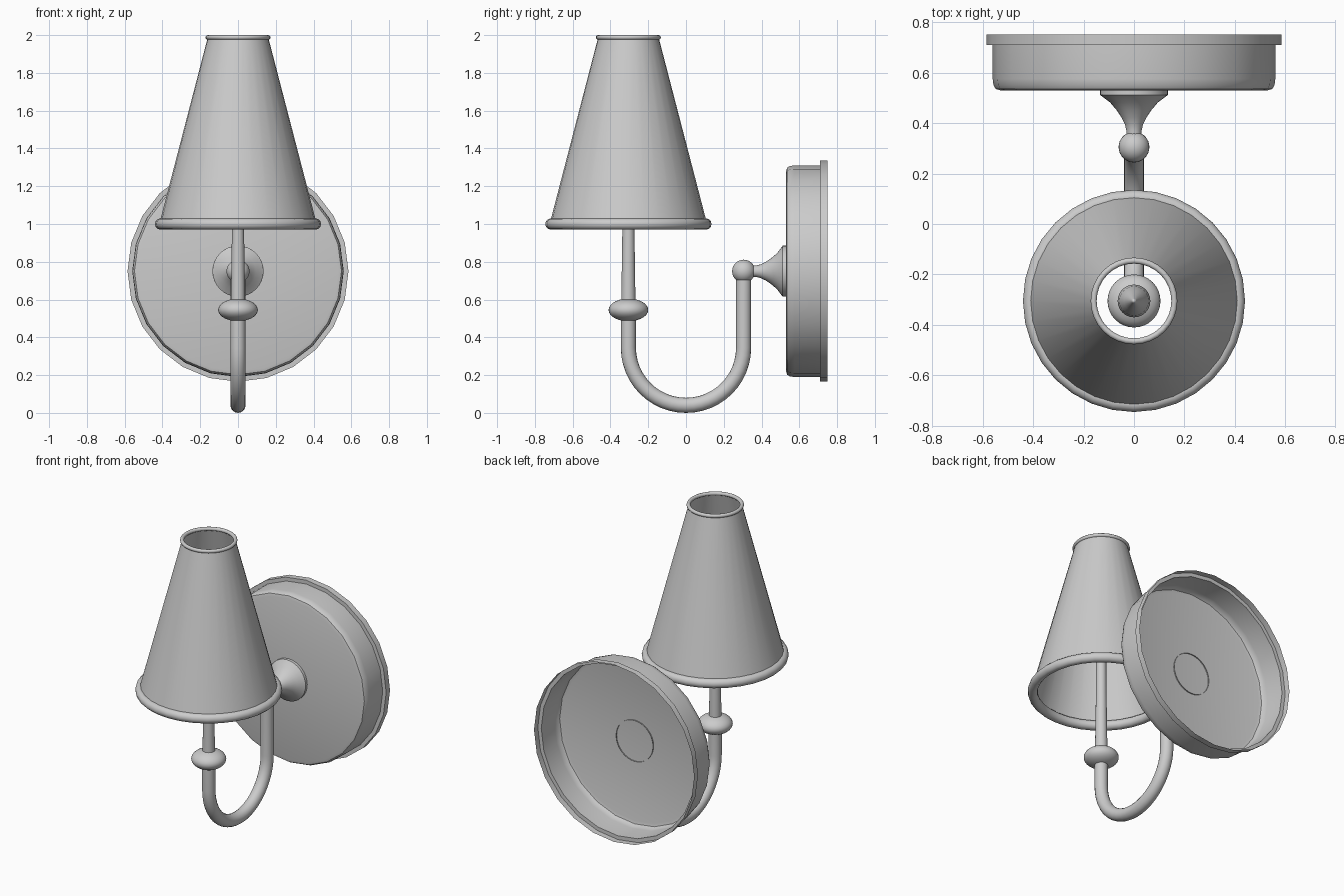
import bpy, bmesh
from math import pi, sin, cos

if "Cube" in bpy.data.objects:
    bpy.data.objects.remove(bpy.data.objects["Cube"])

ARM = 0.305        # half the distance between the two arms
PLATE_Z = 0.75     # height of the wall plate centre


def finish(obj, angle=35):
    bpy.ops.object.select_all(action='DESELECT')
    obj.select_set(True)
    bpy.context.view_layer.objects.active = obj
    bpy.ops.object.shade_smooth_by_angle(angle=angle * pi / 180)
    return obj


def lathe(name, profile, loc, sides=32, axis='Z', closed=False):
    """Revolve (radius, height) points around Z or Y."""
    bm = bmesh.new()
    rings = []
    for r, h in profile:
        n = 1 if r == 0 else sides
        ring = []
        for i in range(n):
            a = 2 * pi * i / sides
            c, s = r * cos(a), r * sin(a)
            ring.append(bm.verts.new((c, s, h) if axis == 'Z' else (c, h, s)))
        rings.append(ring)
    pairs = list(zip(rings, rings[1:]))
    if closed:
        pairs.append((rings[-1], rings[0]))
    for a, b in pairs:
        for i in range(sides):
            j = (i + 1) % sides
            quad = [a[i % len(a)], a[j % len(a)], b[j % len(b)], b[i % len(b)]]
            bm.faces.new(list(dict.fromkeys(quad)))
    bmesh.ops.recalc_face_normals(bm, faces=bm.faces)
    mesh = bpy.data.meshes.new(name)
    bm.to_mesh(mesh)
    bm.free()
    obj = bpy.data.objects.new(name, mesh)
    obj.location = loc
    bpy.context.collection.objects.link(obj)
    return finish(obj)


def ring(name, major, minor, z):
    pts = [(major + minor * cos(2 * pi * k / 12), minor * sin(2 * pi * k / 12))
           for k in range(12)]
    lathe(name, pts, (0, -ARM, z), closed=True)


def ellipsoid(name, r, h, loc):
    pts = [(0, -h)] + [(r * cos(t), h * sin(t)) for t in
                       [-pi / 2 + pi * k / 14 for k in range(1, 14)]] + [(0, h)]
    lathe(name, pts, loc)


# Wall plate: hollow pan with a stepped flange, open at the back
lathe("wall_plate", [(0, 0.53), (0.53, 0.53), (0.548, 0.535), (0.557, 0.55),
                     (0.56, 0.575), (0.56, 0.71), (0.585, 0.71), (0.585, 0.75)],
      (0, 0, PLATE_Z), sides=24, axis='Y')

# Flared neck and ball joint
lathe("flared_neck", [(0.03, 0.33), (0.03, 0.37), (0.036, 0.395), (0.048, 0.42),
                      (0.068, 0.45), (0.095, 0.482), (0.135, 0.512), (0.135, 0.537)],
      (0, 0, PLATE_Z), axis='Y')
ellipsoid("ball_joint", 0.061, 0.061, (0, ARM, PLATE_Z))

# U-shaped arm
path = [(-ARM, 0.545)]
path += [(-ARM * cos(pi * k / 24), 0.345 - ARM * sin(pi * k / 24)) for k in range(25)]
path += [(ARM, PLATE_Z)]
curve = bpy.data.curves.new("arm", 'CURVE')
curve.dimensions = '3D'
curve.bevel_depth = 0.04
curve.bevel_resolution = 6
spline = curve.splines.new('POLY')
spline.points.add(len(path) - 1)
for p, (y, z) in zip(spline.points, path):
    p.co = (0, y, z, 1)
arm = bpy.data.objects.new("arm", curve)
bpy.context.collection.objects.link(arm)
bpy.ops.object.select_all(action='DESELECT')
arm.select_set(True)
bpy.context.view_layer.objects.active = arm
bpy.ops.object.convert(target='MESH')
finish(bpy.context.view_layer.objects.active)

# Knob, tapered stem and flame bulb
ellipsoid("knob", 0.105, 0.06, (0, -ARM, 0.545))
lathe("stem", [(0.038, 0.55), (0.032, 0.97), (0.03, 1.22), (0, 1.22)], (0, -ARM, 0), sides=24)
lathe("bulb", [(0.03, 1.2), (0.045, 1.23), (0.06, 1.28), (0.065, 1.32), (0.058, 1.38),
               (0.04, 1.44), (0.02, 1.5), (0.01, 1.54), (0, 1.57)], (0, -ARM, 0), sides=24)

# Thin conical shade with rolled rims
lathe("shade", [(0.417, 1.0), (0.16, 1.988)], (0, -ARM, 0))
ring("shade_lower_rim", 0.41, 0.03, 1.0)
ring("shade_upper_rim", 0.16, 0.012, 1.988)
